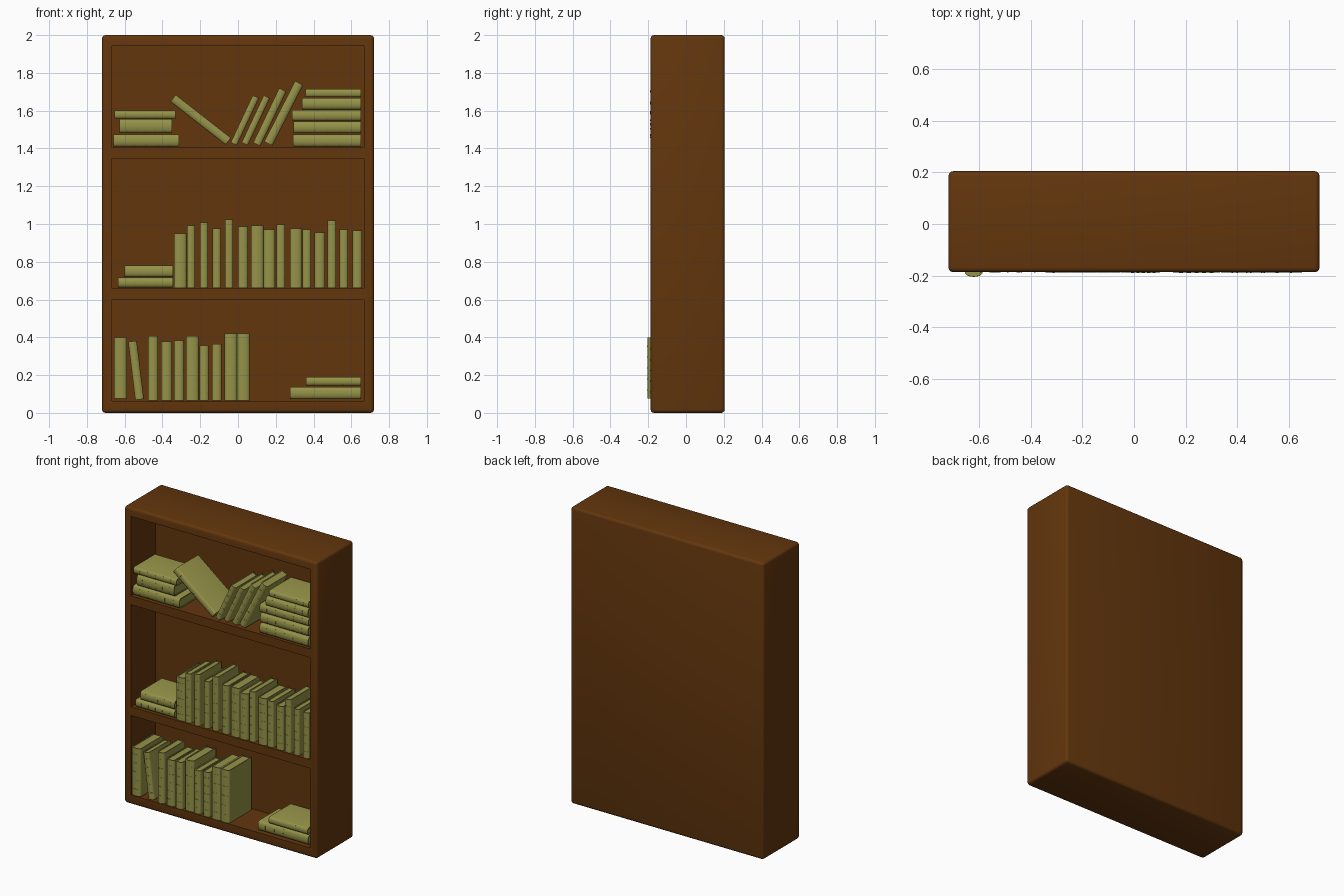
import bpy, bmesh, math, random
from mathutils import Matrix

if "Cube" in bpy.data.objects:
    bpy.data.objects.remove(bpy.data.objects["Cube"])

random.seed(4)


def material(name, rgb):
    m = bpy.data.materials.new(name)
    m.diffuse_color = (*rgb, 1)
    m.use_nodes = True
    m.node_tree.nodes["Principled BSDF"].inputs["Base Color"].default_value = m.diffuse_color
    return m


wood = material("brown_wood", (0.125, 0.037, 0.004))
cover = material("olive_cover", (0.30, 0.29, 0.065))


def to_object(name, bm, mat):
    bmesh.ops.recalc_face_normals(bm, faces=bm.faces)
    me = bpy.data.meshes.new(name)
    bm.to_mesh(me)
    bm.free()
    ob = bpy.data.objects.new(name, me)
    bpy.context.collection.objects.link(ob)
    me.materials.append(mat)
    return ob


def box(bm, x0, x1, y0, y1, z0, z1):
    m = Matrix.Translation(((x0 + x1) / 2, (y0 + y1) / 2, (z0 + z1) / 2))
    m = m @ Matrix.Diagonal((x1 - x0, y1 - y0, z1 - z0, 1))
    bmesh.ops.create_cube(bm, size=1, matrix=m)


def prism(bm, pts, z0, z1):
    # closed outline in x,y extruded along z
    f = bm.faces.new([bm.verts.new((x, y, z0)) for x, y in pts])
    ext = bmesh.ops.extrude_face_region(bm, geom=[f])["geom"]
    for v in ext:
        if isinstance(v, bmesh.types.BMVert):
            v.co.z = z1


def smooth(ob, deg):
    bpy.ops.object.select_all(action='DESELECT')
    ob.select_set(True)
    bpy.context.view_layer.objects.active = ob
    bpy.ops.object.shade_smooth_by_angle(angle=math.radians(deg))


# Case: rounded block with three compartments cut from the front
bm = bmesh.new()
box(bm, -0.72, 0.72, -0.187, 0.205, 0, 2)
bmesh.ops.bevel(bm, geom=bm.edges[:], offset=0.018, segments=3, profile=0.5, affect='EDGES')
case = to_object("bookcase", bm, wood)
bm = bmesh.new()
for z0, z1 in ((0.064, 0.60), (0.658, 1.347), (1.406, 1.942)):
    box(bm, -0.667, 0.667, -0.4, 0.075, z0, z1)
cutter = to_object("compartment_cutter", bm, wood)
cutter.hide_render = True
mod = case.modifiers.new("compartments", 'BOOLEAN')
mod.operation, mod.solver, mod.object = 'DIFFERENCE', 'EXACT', cutter
bpy.context.view_layer.objects.active = case
bpy.ops.object.modifier_apply(modifier="compartments")
bpy.data.objects.remove(cutter)
smooth(case, 35)


def spine_arc(t, y, bulge, n=8):
    return [(-t / 2 * math.cos(math.pi * i / n), y - bulge * math.sin(math.pi * i / n))
            for i in range(n + 1)]


def book(x, z, t, h, tilt=0.0, front=None):
    """Book centred at x,z: thickness t, height h, leaning right by tilt degrees."""
    bm = bmesh.new()
    front = -0.186 + random.uniform(-0.003, 0.006) if front is None else front
    depth = random.uniform(0.225, 0.245)
    bulge = min(0.015, t * 0.28)
    y, c, back = front + bulge, min(0.006, t * 0.14), front + depth
    # wrap-round cover with rounded spine
    outer = spine_arc(t, y, bulge)
    inner = spine_arc(t - 2 * c, y + c, bulge)
    prism(bm, outer + [(t / 2, back), (t / 2 - c, back)] + inner[::-1]
          + [(c - t / 2, back), (-t / 2, back)], -h / 2, h / 2)
    # page block
    prism(bm, inner + [(t / 2 - c, back - 0.005), (c - t / 2, back - 0.005)],
          0.005 - h / 2, h / 2 - 0.005)
    # raised spine bands
    for k in (-0.36, -0.18, 0.0, 0.18, 0.36):
        band = spine_arc(t * 0.96, y - 0.0005, bulge + 0.0008)
        prism(bm, band + [(t * 0.4, y + 0.003), (-t * 0.4, y + 0.003)],
              k * h - 0.003, k * h + 0.003)
    ob = to_object("book", bm, cover)
    ob.matrix_world = Matrix.Translation((x, 0, z)) @ Matrix.Rotation(math.radians(tilt), 4, 'Y')
    smooth(ob, 40)


# Upright books: left, right, top, for each shelf height
lower = [(-.476, -.423, .408), (-.407, -.35, .377), (-.339, -.286, .382), (-.275, -.208, .408),
         (-.203, -.155, .357), (-.138, -.087, .366), (-.071, -.005, .419), (-.004, .062, .42)]
middle = [(-.339, -.272, .95), (-.27, -.227, .992), (-.202, -.159, 1.008), (-.134, -.091, .976),
          (-.069, -.026, 1.024), (0, .053, .987), (.068, .135, .992), (.136, .197, .97),
          (.204, .25, .997), (.274, .338, .976), (.341, .387, .97), (.405, .46, .955),
          (.474, .52, 1.019), (.538, .582, .97), (.607, .657, .966)]
for base, row in ((0.066, lower), (0.66, middle)):
    for x0, x1, top in row:
        book((x0 + x1) / 2, (base + top) / 2, x1 - x0, top - base)

# Flat books: left, right, bottom, top
flat = [(.275, .65, .074, .138), (.36, .65, .145, .19),
        (-.635, -.344, .665, .716), (-.6, -.344, .72, .78),
        (-.66, -.312, 1.41, 1.475), (-.627, -.349, 1.483, 1.555), (-.653, -.332, 1.558, 1.602),
        (.29, .652, 1.41, 1.473), (.295, .652, 1.482, 1.543), (.287, .652, 1.547, 1.604),
        (.338, .652, 1.607, 1.667), (.358, .652, 1.672, 1.715)]
for x0, x1, z0, z1 in flat:
    book((x0 + x1) / 2, (z0 + z1) / 2, z1 - z0, x1 - x0, 90)

# Leaning books: x, z, thickness, height, lean
for args in [(-.54, .225, .046, .31, -7), (-.198, 1.552, .047, .37, -52),
             (.036, 1.549, .036, .275, 25), (.094, 1.549, .036, .275, 25),
             (.168, 1.566, .042, .32, 25.5), (.242, 1.586, .048, .36, 27)]:
    book(*args)

# End book that sticks out past the case front
book(-.622, .237, .068, .322, 0, front=-.204)
